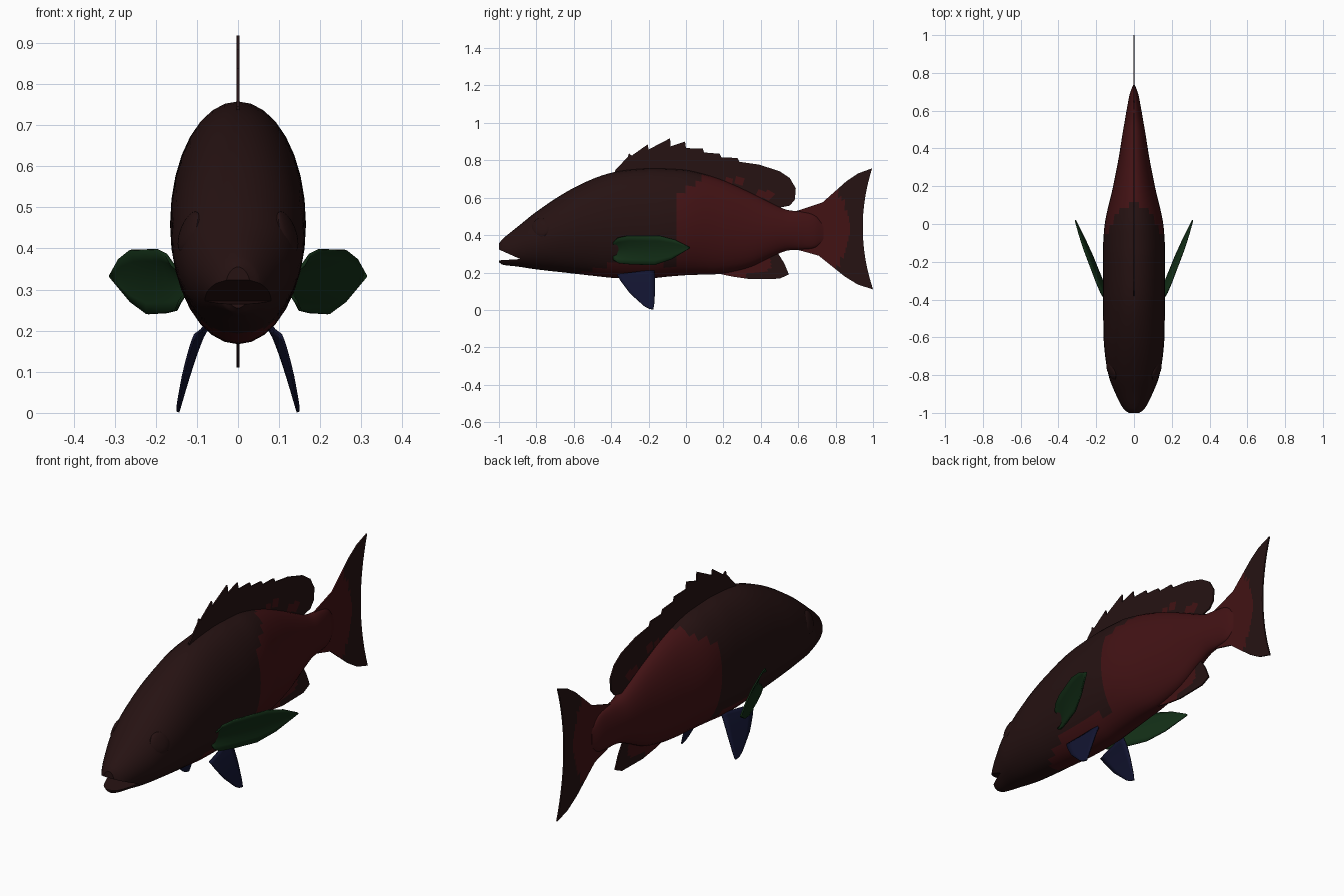
import bpy, bmesh, math
from mathutils import Vector

if "Cube" in bpy.data.objects:
    bpy.data.objects.remove(bpy.data.objects["Cube"])


def material(name, rgb):
    m = bpy.data.materials.new(name)
    m.diffuse_color = (*rgb, 1)
    m.use_nodes = True
    m.node_tree.nodes["Principled BSDF"].inputs["Base Color"].default_value = m.diffuse_color
    return m


BROWN = material("dark brown", (0.019, 0.006, 0.006))
RED = material("deep red", (0.054, 0.006, 0.007))
GREEN = material("dark green", (0.006, 0.027, 0.008))
BLUE = material("dark blue", (0.006, 0.007, 0.030))


def make_object(name, verts, faces, mats, rule=None):
    mesh = bpy.data.meshes.new(name)
    mesh.from_pydata(verts, [], faces)
    bm = bmesh.new()
    bm.from_mesh(mesh)
    bmesh.ops.remove_doubles(bm, verts=bm.verts, dist=0.0005)
    bmesh.ops.recalc_face_normals(bm, faces=bm.faces)
    for f in bm.faces:
        if rule:
            f.material_index = int(rule(f.calc_center_median()))
    bm.to_mesh(mesh)
    bm.free()
    for m in mats:
        mesh.materials.append(m)
    ob = bpy.data.objects.new(name, mesh)
    bpy.context.collection.objects.link(ob)
    return ob


def smooth(ob, angle=35):
    bpy.ops.object.select_all(action='DESELECT')
    ob.select_set(True)
    bpy.context.view_layer.objects.active = ob
    bpy.ops.object.shade_smooth_by_angle(angle=math.radians(angle))


def mirror(ob):
    ob.modifiers.new("mirror", 'MIRROR').use_axis[0] = True


def fin(name, edge_a, edge_b, mats, place, rule=None, nu=1, nv=6, thick=0.007):
    """Ruled sheet between two matching (y, z) edges, thickened."""
    def fine(edge):
        out = []
        for p, q in zip(edge, edge[1:]):
            out += [Vector(p).lerp(Vector(q), k / nu) for k in range(nu)]
        return out + [Vector(edge[-1])]
    a, b = fine(edge_a), fine(edge_b)
    n = len(a) - 1
    verts = [place(*a[i].lerp(b[i], j / nv), i / n, j / nv)
             for i in range(n + 1) for j in range(nv + 1)]
    w = nv + 1
    faces = [(i * w + j, i * w + j + 1, (i + 1) * w + j + 1, (i + 1) * w + j)
             for i in range(n) for j in range(nv)]
    ob = make_object(name, verts, faces, mats, rule)
    s = ob.modifiers.new("thickness", 'SOLIDIFY')
    s.thickness, s.offset = thick, 0
    return ob


# Body: elliptical rings along y (y, top, bottom, half width)
ST = [(-1.0, .355, .255, .03), (-.98, .38, .242, .055), (-.9, .445, .232, .097),
      (-.8, .525, .217, .135), (-.65, .625, .2, .158), (-.5, .7, .183, .163),
      (-.37, .74, .17, .165), (-.2, .757, .168, .165), (-.1, .755, .178, .163),
      (.02, .745, .187, .152), (.18, .7, .193, .115), (.34, .63, .228, .083),
      (.47, .565, .29, .062), (.54, .535, .317, .05), (.62, .525, .323, .036),
      (.69, .505, .333, .022), (.735, .455, .37, .005)]
SUB, SIDES = 5, 32


def slope(i, k):
    a, b = ST[max(i - 1, 0)], ST[min(i + 1, len(ST) - 1)]
    return (b[k] - a[k]) / (b[0] - a[0])


def ring_params():
    for i in range(len(ST) - 1):
        p, q = ST[i], ST[i + 1]
        h = q[0] - p[0]
        for s in range(SUB):
            t = s / SUB
            yield [p[0] + h * t] + [
                (2*t**3 - 3*t**2 + 1) * p[k] + (t**3 - 2*t**2 + t) * h * slope(i, k)
                + (3*t**2 - 2*t**3) * q[k] + (t**3 - t**2) * h * slope(i + 1, k)
                for k in (1, 2, 3)]
    yield list(ST[-1])


rings = list(ring_params())
verts, faces = [], []
for y, top, bot, hw in rings:
    for k in range(SIDES):
        a = 2 * math.pi * k / SIDES
        verts.append((hw * math.sin(a), y, (top + bot) / 2 + (top - bot) / 2 * math.cos(a)))
for r in range(len(rings) - 1):
    for k in range(SIDES):
        k2 = (k + 1) % SIDES
        faces.append((r*SIDES + k, r*SIDES + k2, (r+1)*SIDES + k2, (r+1)*SIDES + k))
faces.append(tuple(range(SIDES)))
faces.append(tuple(range((len(rings) - 1) * SIDES, len(rings) * SIDES)))


def body_red(c):
    rear = c.y > -.06 + max(0, c.z - .59) * 1.25
    belly = c.y > -.6 and c.z < .243 - .3 * max(0, -.42 - c.y)
    return rear or belly


body = make_object("body", verts, faces, [BROWN, RED], body_red)

# Mouth: wedge cut out of the snout
w = [(-1.05, .345), (-.885, .272), (-1.05, .262), (-1.05, .30)]
cut = make_object("mouth_cutter", [(x, y, z) for x in (-.2, .2) for y, z in w],
                  [(0, 1, 2, 3), (4, 5, 6, 7)] + [(i, (i+1) % 4, (i+1) % 4 + 4, i + 4) for i in range(4)],
                  [BROWN])
cut.hide_render = True
bo = body.modifiers.new("mouth", 'BOOLEAN')
bo.object, bo.operation, bo.solver = cut, 'DIFFERENCE', 'EXACT'
bpy.context.view_layer.objects.active = body
bpy.ops.object.modifier_apply(modifier="mouth")
bpy.data.objects.remove(cut)
smooth(body)

# Eyes: shallow domes
bpy.ops.mesh.primitive_uv_sphere_add(segments=20, ring_count=10, radius=1)
eye = bpy.context.object
eye.name = "eyes"
for v in eye.data.vertices:
    x, y, z = v.co
    v.co = (.119 + .018 * x + .3 * .05 * y - .3 * .05 * z, -.775 + .05 * y, .44 + .05 * z)
eye.data.materials.append(BROWN)
smooth(eye)
mirror(eye)


def flat(y, z, u, v):
    return (0, y, z)


# Dorsal fin with spiny front and rounded rear lobe
top = [(-.38, .745), (-.31, .82), (-.305, .838), (-.29, .825), (-.205, .885), (-.2, .858),
       (-.085, .918), (-.082, .875), (-.005, .9), (0, .865), (.09, .863), (.097, .842),
       (.18, .835), (.19, .815), (.275, .813), (.285, .792), (.39, .777), (.5, .742),
       (.555, .705), (.587, .65), (.582, .59), (.555, .558), (.5, .548)]
base = [(-.38, .71), (-.31, .725), (-.305, .725), (-.29, .73), (-.205, .735), (-.2, .735),
        (-.085, .73), (-.082, .73), (-.005, .72), (0, .72), (.08, .7), (.09, .7),
        (.16, .68), (.17, .675), (.24, .645), (.25, .64), (.33, .605), (.39, .575),
        (.42, .56), (.44, .55), (.45, .545), (.46, .54), (.47, .535)]
spots = [(.22, .69), (.3, .685), (.4, .62), (.44, .615)]
fin("dorsal_fin", base, top, [BROWN, RED], flat,
    lambda c: any(math.hypot(c.y - a, c.z - b) < .026 for a, b in spots), nu=2, nv=12)

# Tail fin: swept edges, hollow rear edge, dark rim
fin("tail_fin", [(.56, .52), (.61, .535), (.73, .575), (.86, .69), (.92, .73), (.995, .757)],
    [(.56, .33), (.61, .318), (.71, .29), (.85, .178), (.92, .135), (1.0, .11)],
    [BROWN, RED], lambda y, z, u, v: (0, y - .21 * u**3 * v * (1 - v), z),
    lambda c: c.y < .875 - 1.7 * (c.z - .43)**2, nu=6, nv=16)

# Anal fin
fin("anal_fin", [(.17, .21), (.25, .22), (.36, .25), (.42, .28), (.45, .3), (.47, .31), (.48, .32)],
    [(.17, .195), (.25, .178), (.34, .165), (.5, .167), (.55, .19), (.525, .25), (.5, .29)],
    [BROWN, RED], flat,
    lambda c: c.z > .2 and c.y < .45 or c.y < .32, nu=4, nv=8)

# Pectoral fins, spread outward to the rear
pect = fin("pectoral_fins",
           [(-.39, .36), (-.365, .385), (-.31, .397), (-.14, .396), (-.06, .375), (.02, .335)],
           [(-.39, .27), (-.36, .25), (-.29, .243), (-.17, .24), (-.08, .27), (.02, .33)],
           [GREEN],
           lambda y, z, u, v: (.153 + .155 * (y + .39) / .41 + .2 * (z - .32)
                               - .03 * math.sin(math.pi * v) * (1 - u), y, z), nu=2)
# Pelvic fins, hanging down and out to the ground
pelv = fin("pelvic_fins",
           [(-.37, .19), (-.345, .15), (-.3, .09), (-.225, .022), (-.2, .008)],
           [(-.17, .215), (-.165, .17), (-.165, .11), (-.17, .03), (-.175, .002)],
           [BLUE],
           lambda y, z, u, v: (.085 + .068 * max(0, (.2 - z) / .2)**.8 - .1 * (y + .24), y, z),
           nu=3)
for ob in (pect, pelv):
    mirror(ob)
    smooth(ob)
